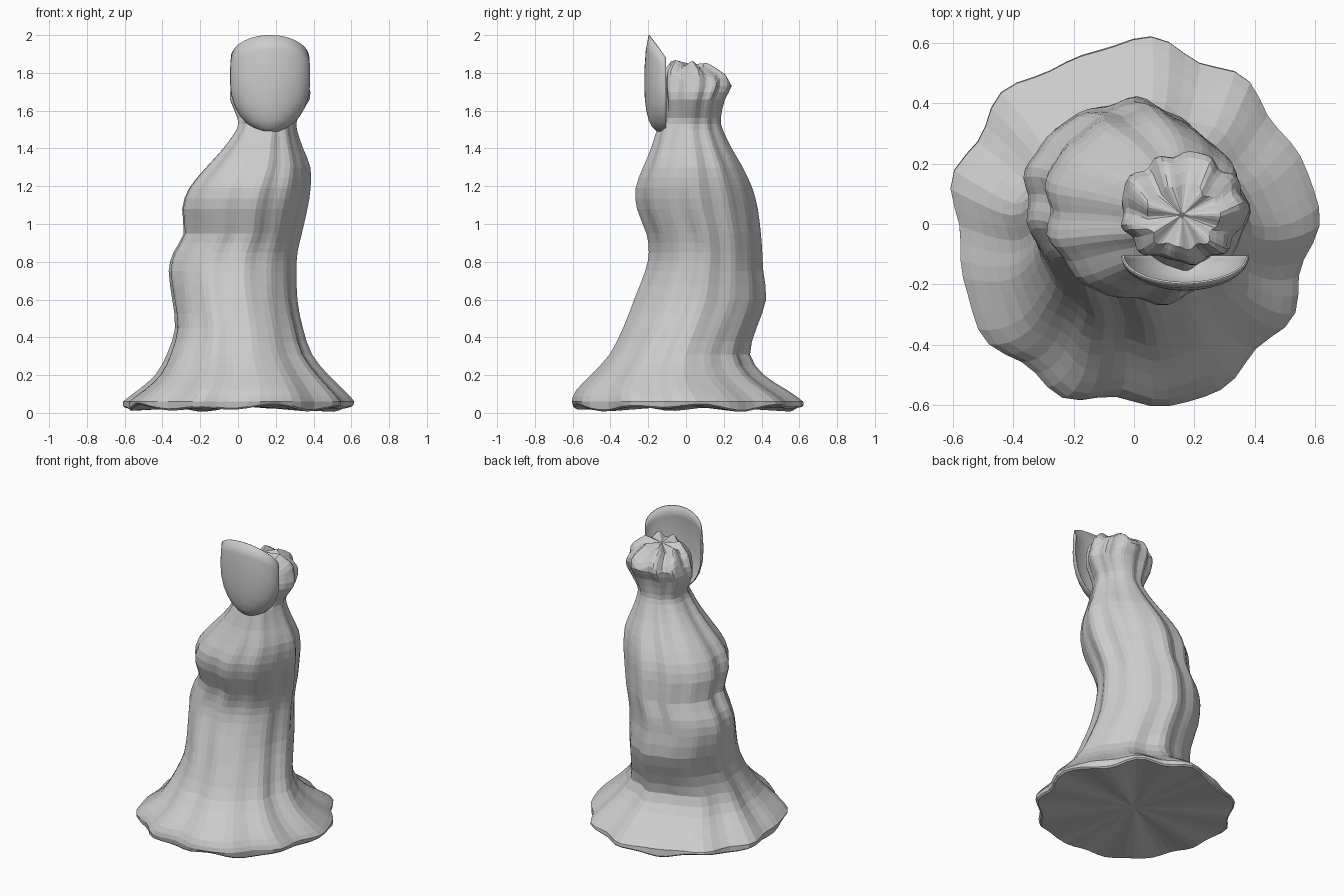
import bpy, bmesh
from math import sin, cos, pi, tau

# Robe sections: z, x left, x right, y front, y back, fold depth
SECTIONS = [
    (0.035, -0.59, 0.58, -0.59, 0.59, 0.022),
    (0.06, -0.60, 0.595, -0.605, 0.595, 0.022),
    (0.12, -0.52, 0.54, -0.58, 0.51, 0.022),
    (0.20, -0.43, 0.46, -0.50, 0.39, 0.018),
    (0.31, -0.37, 0.375, -0.40, 0.32, 0.014),
    (0.45, -0.33, 0.33, -0.33, 0.36, 0.010),
    (0.60, -0.345, 0.30, -0.27, 0.41, 0.010),
    (0.75, -0.365, 0.295, -0.21, 0.395, 0.010),
    (0.85, -0.34, 0.30, -0.19, 0.39, 0.010),
    (0.95, -0.285, 0.32, -0.20, 0.38, 0.012),
    (1.08, -0.295, 0.35, -0.25, 0.365, 0.012),
    (1.19, -0.26, 0.37, -0.26, 0.34, 0.010),
    (1.30, -0.17, 0.37, -0.22, 0.29, 0.010),
    (1.40, -0.08, 0.335, -0.18, 0.235, 0.008),
    (1.50, -0.01, 0.305, -0.15, 0.19, 0.006),
    (1.56, -0.005, 0.31, -0.12, 0.18, 0.006),
    (1.66, -0.045, 0.37, -0.12, 0.20, 0.010),
    (1.73, -0.035, 0.365, -0.13, 0.235, 0.012),
    (1.79, -0.01, 0.34, -0.12, 0.215, 0.012),
    (1.84, 0.04, 0.28, -0.08, 0.13, 0.010),
]


def new_object(name, bm):
    bmesh.ops.recalc_face_normals(bm, faces=bm.faces)
    mesh = bpy.data.meshes.new(name)
    bm.to_mesh(mesh)
    bm.free()
    ob = bpy.data.objects.new(name, mesh)
    bpy.context.collection.objects.link(ob)
    return ob


def spline(p0, p1, p2, p3, t):
    return tuple(0.5 * (2 * b + (c - a) * t + (2 * a - 5 * b + 4 * c - d) * t * t
                        + (3 * b - a - 3 * c + d) * t ** 3)
                 for a, b, c, d in zip(p0, p1, p2, p3))


def skin(bm, rows, closed):
    for a, b in zip(rows, rows[1:]):
        n = len(a)
        for i in range(n if closed else n - 1):
            j = (i + 1) % n
            bm.faces.new((a[i], a[j], b[j], b[i]))


def robe():
    n, bm = 64, bmesh.new()
    last = len(SECTIONS) - 1
    rings = []
    for k in range(2 * last + 1):
        i, t = min(k // 2, last - 1), (k - 2 * min(k // 2, last - 1)) / 2
        s = [SECTIONS[max(0, min(last, i + o))] for o in (-1, 0, 1, 2)]
        z, xl, xr, yf, yb, fold = spline(*s, t)
        cx, cy, rx, ry = (xl + xr) / 2, (yf + yb) / 2, (xr - xl) / 2, (yb - yf) / 2
        ring = []
        for q in range(n):
            a = tau * q / n
            # drifting folds in the cloth
            w = fold * (0.65 * sin(9 * a + 1.5 * z) + 0.5 * sin(13 * a + 2 - z)
                        + 0.5 * sin(5 * a + 1))
            dz = 0
            if z < 0.05:
                dz = 0.018 * (0.6 * sin(9 * a) + 0.5 * sin(5 * a + 2)) - 0.01
            elif z > 1.75:
                dz = 0.016 * sin(7 * a + 1) + 0.012 * sin(a + 2.5)
            ring.append(bm.verts.new((cx + (rx + w) * cos(a), cy + (ry + w) * sin(a),
                                      max(0.002, z + dz))))
        rings.append(ring)
    skin(bm, rings, True)
    # fan caps under the hem and on top of the hood
    for ring, centre in ((rings[0], (0, 0, 0.04)), (rings[-1], (0.16, 0.03, 1.845))):
        c = bm.verts.new(centre)
        for q in range(n):
            bm.faces.new((ring[q], ring[(q + 1) % n], c))
    return new_object("hooded_robe", bm)


# Mask rows: z, half width, depth of bulge
MASK = [(2.0, 0.205, 0.09), (1.92, 0.209, 0.105), (1.82, 0.209, 0.112), (1.74, 0.203, 0.113),
        (1.66, 0.184, 0.110), (1.60, 0.158, 0.102), (1.55, 0.125, 0.09),
        (1.515, 0.088, 0.072), (1.49, 0.045, 0.045), (1.482, 0.008, 0.015)]


def mask():
    n, bm = 28, bmesh.new()
    rows = []
    for z, hw, d in MASK:
        drop = 0.12 * max(0, (z - 1.5) / 0.5)
        row = []
        for q in range(n + 1):
            a = pi * (q / n - 0.5)
            row.append(bm.verts.new((0.17 + hw * sin(a), -0.105 - d * cos(a),
                                     z - drop * (1 - cos(a)))))
        rows.append(row)
    skin(bm, rows, False)
    ob = new_object("curved_mask", bm)
    mod = ob.modifiers.new("thickness", "SOLIDIFY")
    mod.thickness = 0.006
    mod.offset = 0
    for p in ob.data.polygons:
        p.use_smooth = True
    return ob


robe()
mask()
